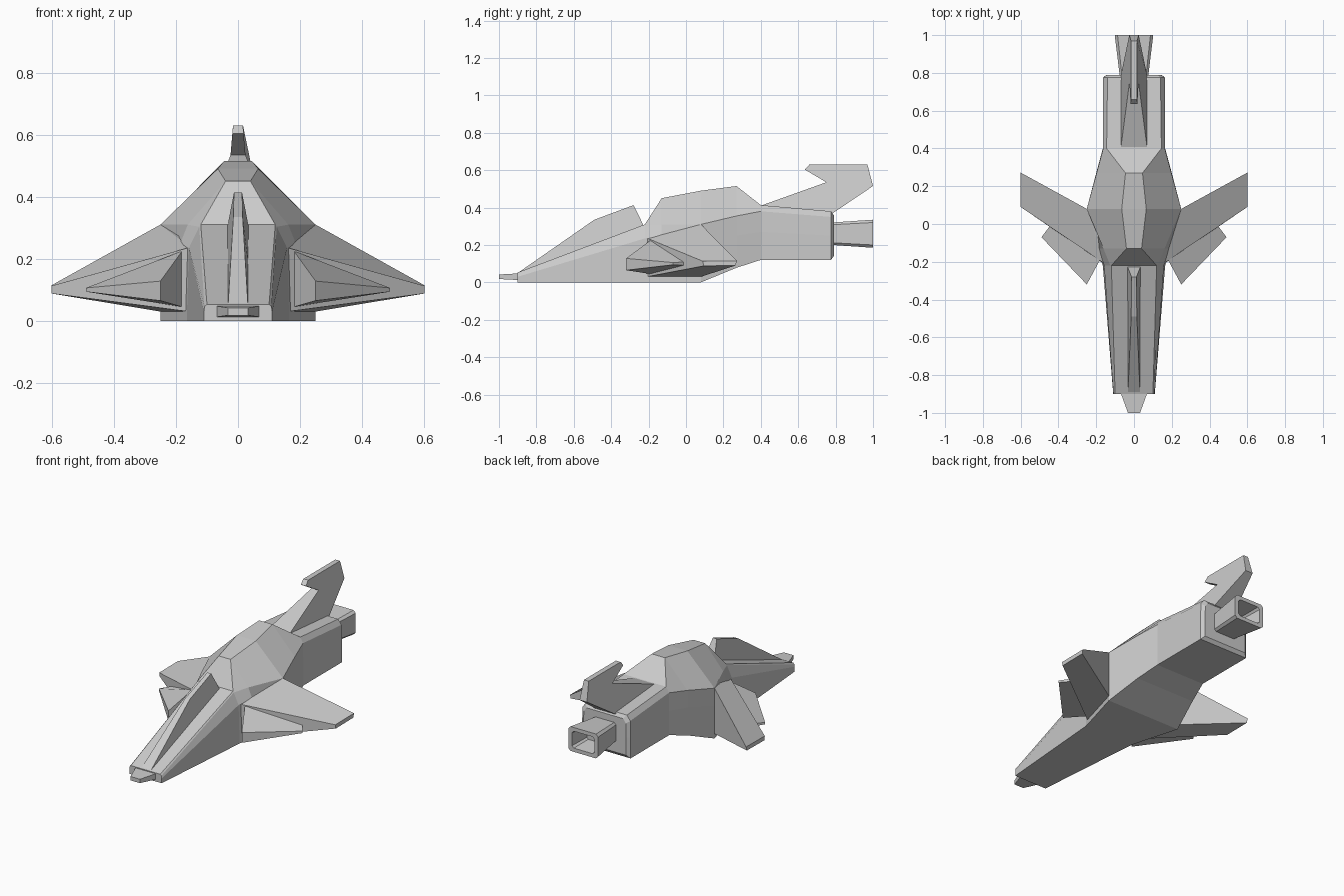
import bpy, bmesh

if "Cube" in bpy.data.objects:
    bpy.data.objects.remove(bpy.data.objects["Cube"])

def make(name, verts, faces, mirror=False):
    me = bpy.data.meshes.new(name)
    me.from_pydata(verts, [], faces)
    bm = bmesh.new()
    bm.from_mesh(me)
    if mirror:
        geo = bmesh.ops.duplicate(bm, geom=bm.verts[:] + bm.edges[:] + bm.faces[:])["geom"]
        for v in geo:
            if isinstance(v, bmesh.types.BMVert):
                v.co.x *= -1
    bmesh.ops.recalc_face_normals(bm, faces=bm.faces)
    bm.to_mesh(me)
    bm.free()
    ob = bpy.data.objects.new(name, me)
    bpy.context.collection.objects.link(ob)
    return ob

def loft(name, rings, mirror=False):
    """Skin a list of equal-length closed rings and cap both ends."""
    n = len(rings[0])
    verts = [p for r in rings for p in r]
    faces = [(i*n + j, i*n + (j+1) % n, (i+1)*n + (j+1) % n, (i+1)*n + j)
             for i in range(len(rings) - 1) for j in range(n)]
    faces += [tuple(range(n)), tuple(range(len(verts) - n, len(verts)))]
    return make(name, verts, faces, mirror)

def section(y, half):
    """Symmetric closed section from a right-hand half profile (x, z)."""
    return [(x, y, z) for x, z in half] + [(-x, y, z) for x, z in reversed(half)]

# Main hull: bottom edge, side crease, shoulder, top edge
loft("hull", [section(y, h) for y, h in [
    (-.90, [(.11, 0), (.11, .03), (.108, .045), (.10, .053)]),
    (-.22, [(.165, 0), (.158, .235), (.125, .303), (.12, .31)]),
    (-.13, [(.19, 0), (.186, .25), (.162, .31), (.04, .45)]),
    (.08, [(.25, 0), (.25, .2), (.25, .31), (.065, .49)]),
    (.27, [(.20, .078), (.20, .25), (.198, .355), (.045, .515)]),
    (.40, [(.165, .12), (.165, .27), (.163, .38), (.145, .413)]),
    (.775, [(.165, .12), (.165, .25), (.163, .35), (.14, .38)]),
    (.79, [(.145, .14), (.145, .25), (.143, .335), (.125, .36)])]])

# Blunt nose tip
loft("nose_tip", [section(-.89, [(.072, .012), (.072, .048)]),
                  section(-1.0, [(.032, .018), (.032, .042)])])

# Raised spine on the nose deck, narrower at the top
spine = [(-.90, .05, .032), (-.49, .335, .015), (-.28, .413, .013),
         (-.225, .30, .035), (-.55, .16, .036)]
loft("nose_spine", [[(s*w, y, z) for y, z, w in spine] for s in (-1, 1)])

# Tail fin with forward-hooked top
fin = [(.40, .41, .07), (.75, .535, .024), (.635, .603, .018), (.66, .63, .016),
       (.97, .63, .016), (1.0, .515, .025), (.785, .37, .07)]
loft("tail_fin", [[(s*w, y, z) for y, z, w in fin] for s in (-1, 1)])

# Swept wings, thick at the root
loft("wings", [
    [(.14, -.21, .235), (.24, .08, .31), (.24, .08, .03), (.14, -.21, .03)],
    [(.155, -.21, .237), (.25, .08, .31), (.25, .08, .03), (.16, -.21, .03)],
    [(.6, .09, .113), (.6, .272, .115), (.6, .265, .09), (.6, .095, .088)]], mirror=True)

# Wedge-shaped fore-planes set into the wing leading edges
loft("fore_planes", [
    [(.18, -.19, .225), (.25, -.32, .128), (.49, -.07, .106), (.43, .01, .11)],
    [(.18, -.19, .045), (.25, -.32, .065), (.49, -.07, .094), (.43, .01, .09)]], mirror=True)

# Engine nozzle with chamfered corners and a hollow end
def nozzle_ring(y, w, z0, z1, c):
    return section(y, [(w - c, z0), (w, z0 + c), (w, z1 - c), (w - c, z1)])

loft("engine_nozzle", [nozzle_ring(.78, .075, .2, .32, .012),
                       nozzle_ring(1.0, .102, .185, .335, .015),
                       nozzle_ring(1.0, .076, .208, .312, .012),
                       nozzle_ring(.88, .06, .22, .30, .01)])
